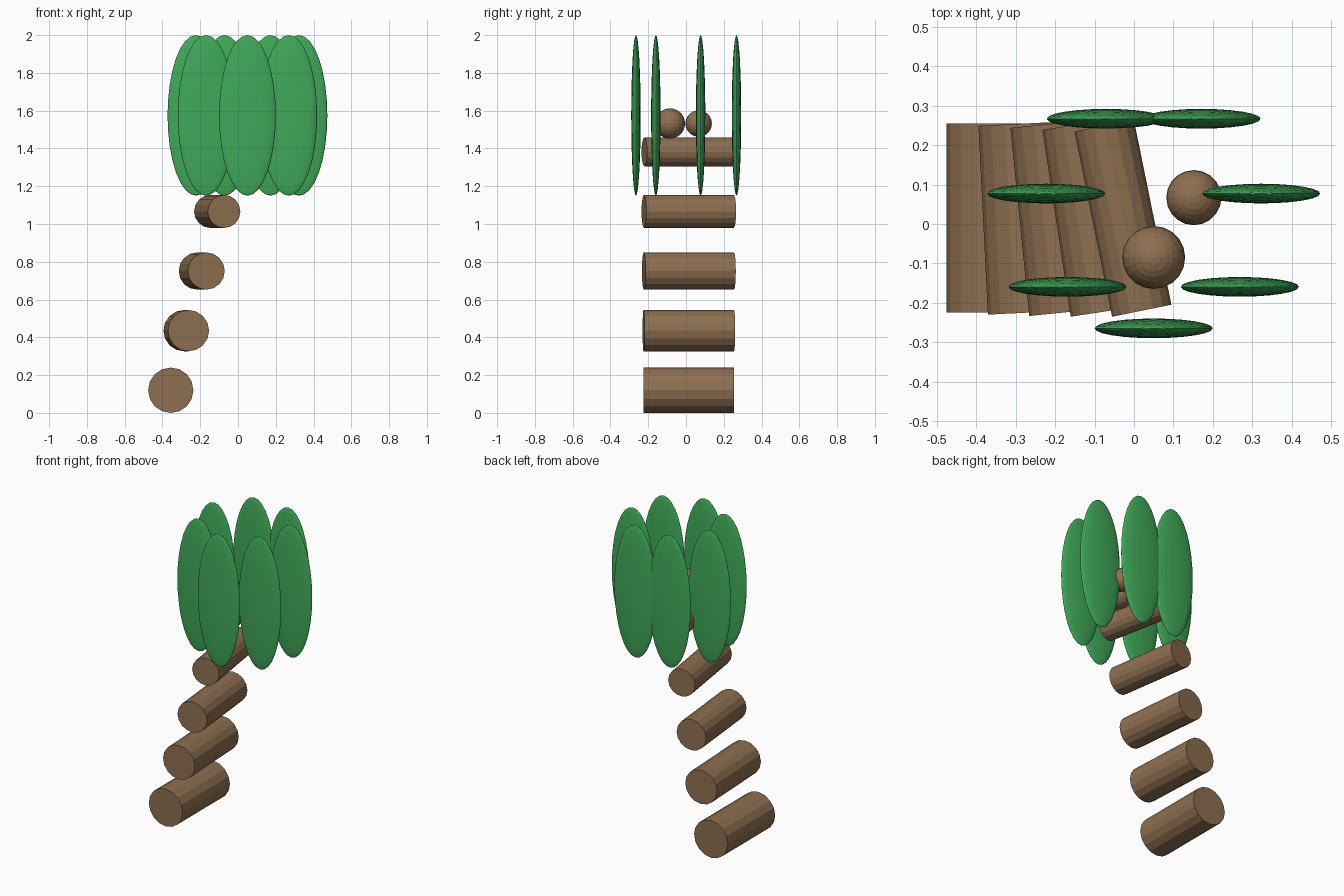
import bpy
from math import pi, cos, sin, radians

if "Cube" in bpy.data.objects:
    bpy.data.objects.remove(bpy.data.objects["Cube"])


def material(name, color):
    m = bpy.data.materials.new(name)
    m.diffuse_color = (*color, 1)
    m.use_nodes = True
    m.node_tree.nodes["Principled BSDF"].inputs["Base Color"].default_value = m.diffuse_color
    return m


bark = material("bark", (0.27, 0.16, 0.08))
leaf_green = material("leaf_green", (0.05, 0.40, 0.10))


def finish(name, mat):
    ob = bpy.context.object
    ob.name = name
    ob.data.materials.append(mat)
    return ob


def ball(name, loc, scale, mat, segments, rings):
    bpy.ops.mesh.primitive_uv_sphere_add(segments=segments, ring_count=rings,
                                         radius=1, location=loc)
    ob = finish(name, mat)
    ob.scale = scale
    return ob


CY = 0.015  # common centre line of trunk and crown

# Trunk: five lying logs, rising, narrowing and turning step by step
for i in range(5):
    bpy.ops.mesh.primitive_cylinder_add(
        vertices=16, radius=0.12 - 0.0108 * i, depth=0.48,
        location=(-0.356 + 0.082 * i, CY, 0.12 + 0.3155 * i),
        rotation=(pi / 2, 0, 0.05 * i))
    finish(f"trunk_segment_{i + 1}", bark)

# Crown: seven upright flat leaves in a ring
for i in range(7):
    a = radians(-90) + 2 * pi * i / 7
    ball(f"leaf_{i + 1}", (0.05 + 0.28 * cos(a), CY + 0.28 * sin(a), 1.575),
         (0.15, 0.025, 0.425), leaf_green, 24, 16)

# Nuts inside the crown
ball("nut_large", (0.05, -0.085, 1.532), (0.08,) * 3, bark, 20, 14)
ball("nut_small", (0.152, 0.067, 1.532), (0.07,) * 3, bark, 20, 14)
